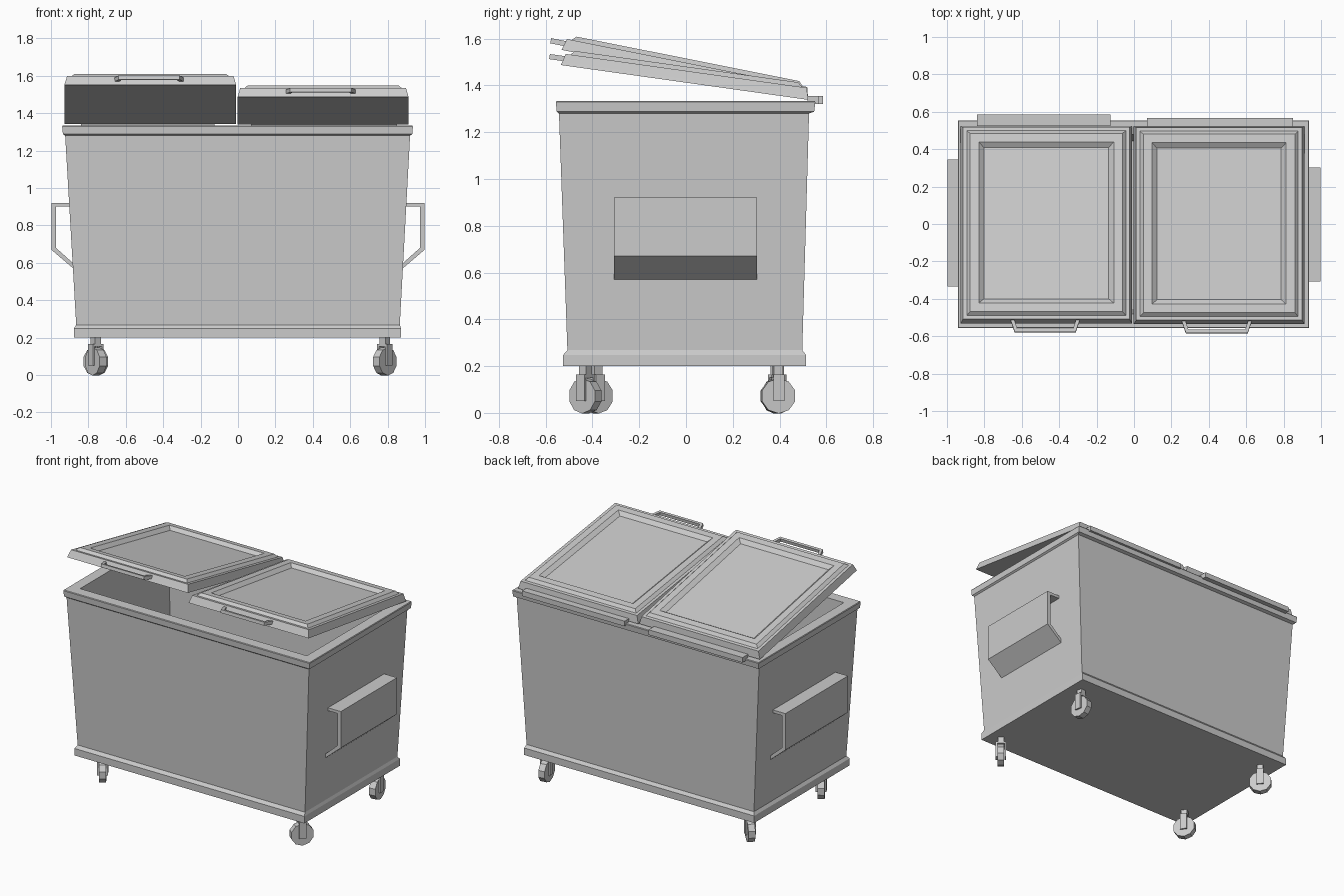
import bpy, bmesh
from math import radians
from mathutils import Matrix, Vector

if "Cube" in bpy.data.objects:
    bpy.data.objects.remove(bpy.data.objects["Cube"])


def finish(name, bm, matrix=None):
    if matrix:
        bm.transform(matrix)
    bmesh.ops.recalc_face_normals(bm, faces=bm.faces)
    mesh = bpy.data.meshes.new(name)
    bm.to_mesh(mesh)
    bm.free()
    ob = bpy.data.objects.new(name, mesh)
    bpy.context.collection.objects.link(ob)
    return ob


def loft(name, rings, matrix=None):
    """Closed skin through rectangles given as (x0, x1, y0, y1, z)."""
    bm = bmesh.new()
    loops = [[bm.verts.new(p) for p in ((a, c, z), (b, c, z), (b, d, z), (a, d, z))]
             for a, b, c, d, z in rings]
    for low, high in zip(loops, loops[1:]):
        for i in range(4):
            j = (i + 1) % 4
            bm.faces.new((low[i], low[j], high[j], high[i]))
    bm.faces.new(loops[0])
    bm.faces.new(loops[-1])
    return finish(name, bm, matrix)


def box(name, x0, x1, y0, y1, z0, z1, matrix=None):
    return loft(name, [(x0, x1, y0, y1, z0), (x0, x1, y0, y1, z1)], matrix)


def extrude(name, points, vec, matrix=None):
    """Flat outline pushed along a vector."""
    bm = bmesh.new()
    face = bm.faces.new([bm.verts.new(p) for p in points])
    new = bmesh.ops.extrude_face_region(bm, geom=[face])["geom"]
    verts = [v for v in new if isinstance(v, bmesh.types.BMVert)]
    bmesh.ops.translate(bm, verts=verts, vec=Vector(vec))
    return finish(name, bm, matrix)


# Hollow bin: foot flange, tapered walls, rim, then down the inside to the floor
loft("bin_body", [
    (-.878, .872, -.525, .513, .20),
    (-.878, .872, -.525, .513, .248),
    (-.865, .865, -.507, .497, .268),
    (-.924, .920, -.543, .526, 1.28),
    (-.936, .932, -.553, .548, 1.288),
    (-.940, .935, -.556, .553, 1.328),
    (-.937, .932, -.553, .550, 1.333),
    (-.865, .860, -.480, .478, 1.333),
    (-.815, .815, -.455, .445, .26),
])


# Lids, each tilted about its rear edge, with raised frame and recessed panel
def lid(side, x0, x1, front, length, tilt, grip):
    m = Matrix.Translation((0, *front)) @ Matrix.Rotation(-radians(tilt), 4, 'X')
    profile = [(0, 0), (.004, .014), (.014, .05), (.034, .05), (.052, .068),
               (.098, .068), (.125, .046)]
    loft(side + "_lid", [(x0 + i, x1 - i, i, length - i, h) for i, h in profile], m)
    # Lid handle: thin bar bent out from the front edge
    a, b = grip
    plan = [(a, .012), (a + .022, -.053), (b - .022, -.053), (b, .012),
            (b - .02, .012), (b - .036, -.035), (a + .036, -.035), (a + .02, .012)]
    extrude(side + "_lid_handle", [(x, y, .018) for x, y in plan], (0, 0, .022), m)


lid("left", -.928, -.010, (-.532, 1.552), 1.075, 11.3, (-.66, -.29))
lid("right", -.002, .912, (-.535, 1.487), 1.068, 8, (.255, .63))

# Hinge bars behind the rim
box("left_hinge", -.84, -.125, .525, .585, 1.32, 1.355)
box("right_hinge", .07, .85, .52, .568, 1.32, 1.355)

# Bent plate lifting pockets on both ends
pocket = [(.89, .92), (.998, .92), (.998, .67), (.875, .565),
          (.875, .592), (.973, .68), (.973, .9), (.89, .9)]
for side, s, y0, y1 in (("left", -1, -.335, .345), ("right", 1, -.308, .303)):
    extrude(side + "_lift_pocket", [(s * x, y0, z) for x, z in pocket], (0, y1 - y0, 0))

# Swivel casters, each turned its own way
for name, x, y, turn in (("front_left", -.76, -.385, 33), ("front_right", .785, -.43, -40),
                         ("back_left", -.76, .39, 45), ("back_right", .785, .393, 8)):
    m = Matrix.Translation((x, y, 0)) @ Matrix.Rotation(radians(turn), 4, 'Z')
    bm = bmesh.new()
    bmesh.ops.create_cone(bm, cap_ends=True, segments=10, radius1=.075, radius2=.075, depth=.044)
    bm.transform(Matrix.Translation((0, 0, .0725)) @ Matrix.Rotation(radians(90), 4, 'Y')
                 @ Matrix.Rotation(radians(18), 4, 'Z'))
    finish(name + "_wheel", bm, m)
    fork = [(-.034, .05), (-.034, .165), (.034, .165), (.034, .05),
            (.023, .05), (.023, .152), (-.023, .152), (-.023, .05)]
    extrude(name + "_fork", [(u, -.023, z) for u, z in fork], (0, .046, 0), m)
    box(name + "_stem", -.02, .02, -.02, .02, .16, .205, m)
